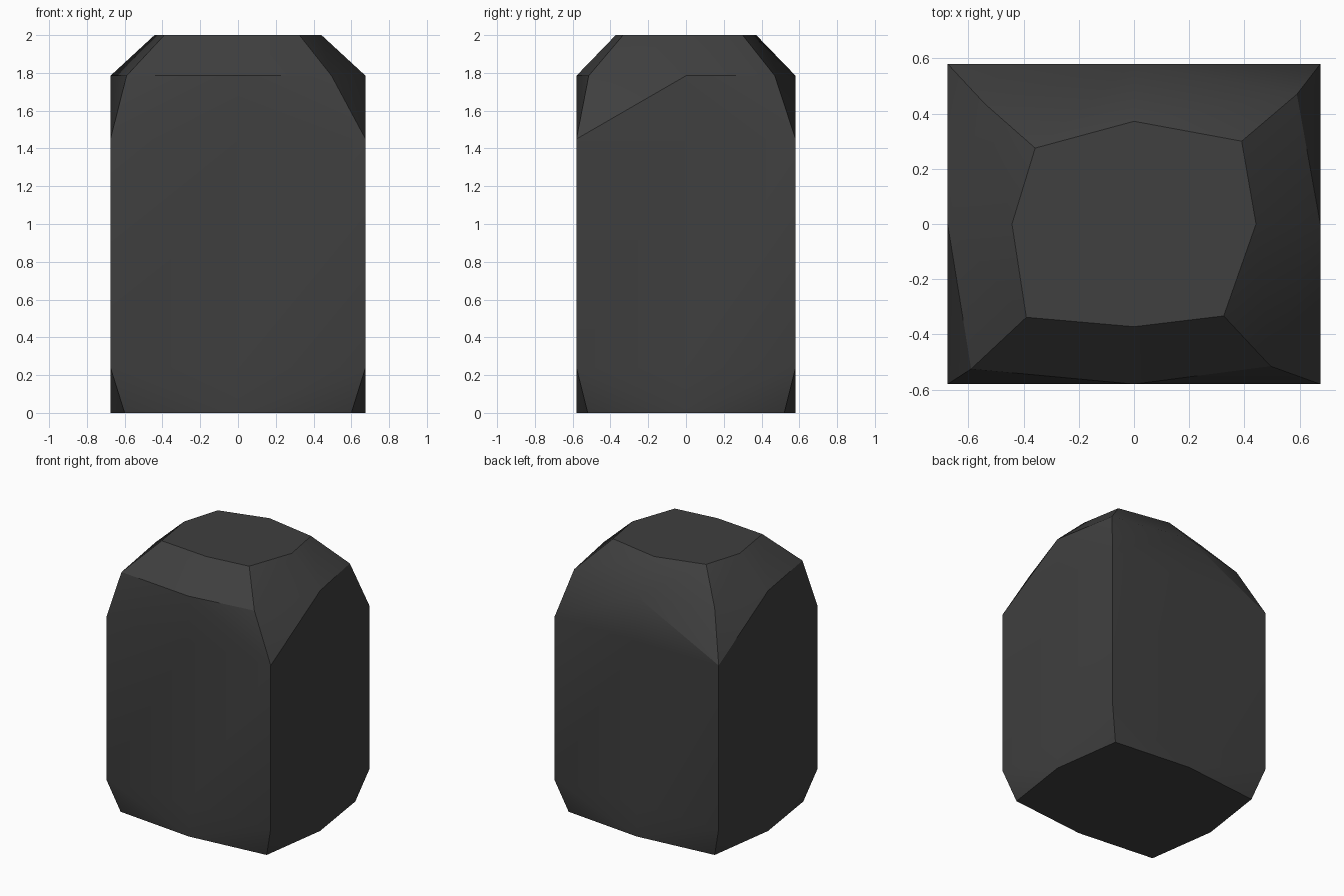
import bpy, bmesh, math

if "Cube" in bpy.data.objects:
    bpy.data.objects.remove(bpy.data.objects["Cube"])

HX, HY = 0.675, 0.58  # half width and half depth


def ring(z, corners, mx=HX, my=HY):
    """Eight points round the block; corners are front-right, back-right, back-left, front-left."""
    fr, br, bl, fl = corners
    pts = [(0, -my), fr, (mx, 0), br, (0, my), bl, (-mx, 0), fl]
    return [(x, y, z) for x, y in pts]


def square(x, y):
    return [(x, -y), (x, y), (-x, y), (-x, -y)]


# Cross-sections from base to crown, with chipped corners
sections = [
    ring(0.0, square(0.60, 0.52)),
    ring(0.24, square(HX, HY)),
    ring(1.45, square(HX, HY)),
    ring(1.785, [(0.495, -0.515), (0.59, 0.47), (-0.54, 0.435), (-0.59, -0.525)]),
    ring(2.0, [(0.325, -0.333), (0.39, 0.30), (-0.358, 0.275), (-0.39, -0.338)], 0.442, 0.372),
]

bm = bmesh.new()
rings = [[bm.verts.new(p) for p in s] for s in sections]
bm.faces.new(rings[0][::-1])
bm.faces.new(rings[-1])
for k, (lo, hi) in enumerate(zip(rings, rings[1:])):
    for i in range(8):
        j = (i + 1) % 8
        if k in (0, 2):
            # chipped corner bands: split so the corner triangle stays convex
            recessed, full = (lo, hi) if k == 0 else (hi, lo)
            c, m = (i, j) if i % 2 else (j, i)
            bm.faces.new((recessed[c], full[c], recessed[m]))
            bm.faces.new((full[c], full[m], recessed[m]))
        else:
            bm.faces.new((lo[i], lo[j], hi[j], hi[i]))
bmesh.ops.recalc_face_normals(bm, faces=bm.faces[:])

mesh = bpy.data.meshes.new("stone_block")
bm.to_mesh(mesh)
bm.free()
stone = bpy.data.objects.new("stone_block", mesh)
bpy.context.collection.objects.link(stone)

# Dark stone colour
mat = bpy.data.materials.new("dark_grey_stone")
mat.diffuse_color = (0.05, 0.05, 0.05, 1)
mat.use_nodes = True
mat.node_tree.nodes["Principled BSDF"].inputs["Base Color"].default_value = mat.diffuse_color
mesh.materials.append(mat)

# Soft side faces, crisp chipped edges
bpy.context.view_layer.objects.active = stone
stone.select_set(True)
bpy.ops.object.shade_smooth_by_angle(angle=math.radians(25))
